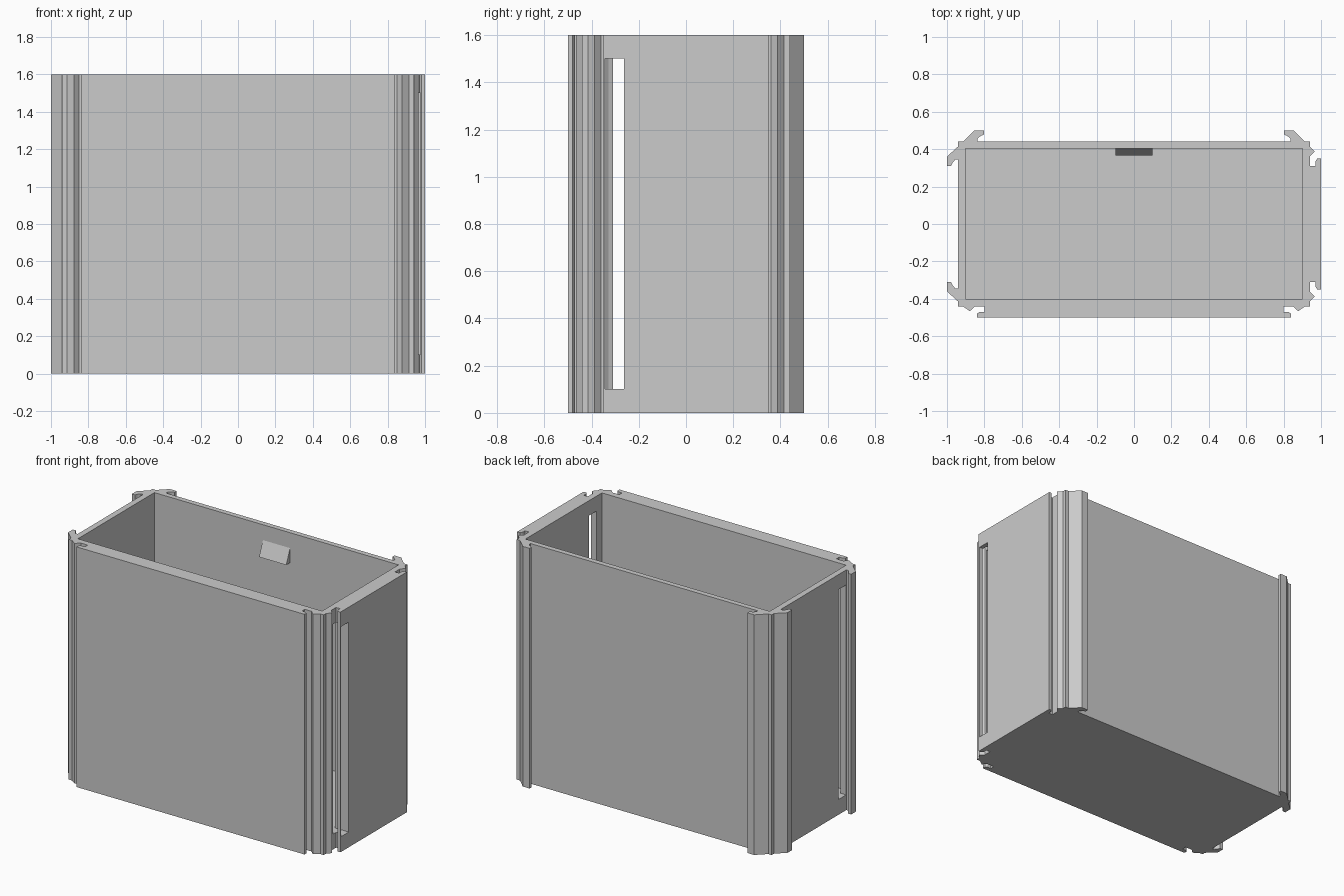
import bpy, bmesh
from mathutils import Vector

old = bpy.data.objects.get("Cube")
if old:
    bpy.data.objects.remove(old, do_unlink=True)

HEIGHT = 1.6
FLOOR = 0.1

grey = bpy.data.materials.new("plain grey")
grey.use_nodes = True
grey.diffuse_color = (0.6, 0.6, 0.6, 1)
grey.node_tree.nodes["Principled BSDF"].inputs["Base Color"].default_value = (0.6, 0.6, 0.6, 1)


def prism(name, outline, offset):
    """Extrude a closed outline of 3D points along an offset."""
    bm = bmesh.new()
    face = bm.faces.new([bm.verts.new(p) for p in outline])
    extruded = bmesh.ops.extrude_face_region(bm, geom=[face], use_keep_orig=True)
    moved = [g for g in extruded["geom"] if isinstance(g, bmesh.types.BMVert)]
    bmesh.ops.translate(bm, verts=moved, vec=offset)
    bmesh.ops.recalc_face_normals(bm, faces=bm.faces)
    mesh = bpy.data.meshes.new(name)
    bm.to_mesh(mesh)
    bm.free()
    mesh.materials.append(grey)
    ob = bpy.data.objects.new(name, mesh)
    bpy.context.collection.objects.link(ob)
    return ob


def box(name, x, y, z):
    base = [(x[0], y[0], z[0]), (x[1], y[0], z[0]), (x[1], y[1], z[0]), (x[0], y[1], z[0])]
    return prism(name, base, (0, 0, z[1] - z[0]))


def cut(target, cutter):
    mod = target.modifiers.new("cut", 'BOOLEAN')
    mod.operation = 'DIFFERENCE'
    mod.solver = 'EXACT'
    mod.object = cutter
    bpy.context.view_layer.objects.active = target
    bpy.ops.object.modifier_apply(modifier=mod.name)
    bpy.data.objects.remove(cutter, do_unlink=True)


# Interlocking edge profiles: (distance from corner, depth from outer face)
hook = [(0.06, 0.06), (0.085, 0.06), (0.14, 0), (0.19, 0), (0.19, 0.022),
        (0.172, 0.03), (0.155, 0.045), (0.155, 0.06)]
groove = [(0.06, 0.06), (0.085, 0.06), (0.112, 0.034), (0.14, 0.06), (0.19, 0.06),
          (0.19, 0.03), (0.165, 0.03), (0.15, 0.02), (0.15, 0)]


def side(profile, start, end, extra):
    """Profile at both ends of one side, without the shared final corner."""
    a, b = Vector(start), Vector(end)
    along = (b - a).normalized()
    inward = Vector((-along.y, along.x, 0))
    pts = [(t + (extra if t > 0.1 else 0), d) for t, d in profile]
    first = [a + along * t + inward * d for t, d in pts]
    last = [b - along * t + inward * d for t, d in reversed(pts)]
    return first + last[:-1]


# Tub body: grooved front and left, hooked back and right
corners = [(-1, -0.5, 0), (1, -0.5, 0), (1, 0.5, 0), (-1, 0.5, 0)]
outline = []
for i, (profile, extra) in enumerate([(groove, 0.01), (groove, 0), (hook, 0.007), (hook, 0)]):
    outline += side(profile, corners[i], corners[(i + 1) % 4], extra)
tub = prism("tub_body", outline, (0, 0, HEIGHT))

# Hollow inside and long slots through both side walls
cut(tub, box("cavity_cutter", (-0.9, 0.9), (-0.4, 0.405), (FLOOR, HEIGHT + 0.1)))
cut(tub, box("slot_cutter", (-0.955, 1.1), (-0.343, -0.263), (FLOOR + 0.002, 1.5)))

# Wedge catch on the inside of the back wall
prism("wedge_catch", [(-0.1, 0.406, 1.5), (-0.1, 0.365, 1.4), (-0.1, 0.406, 1.4)], (0.2, 0, 0))
